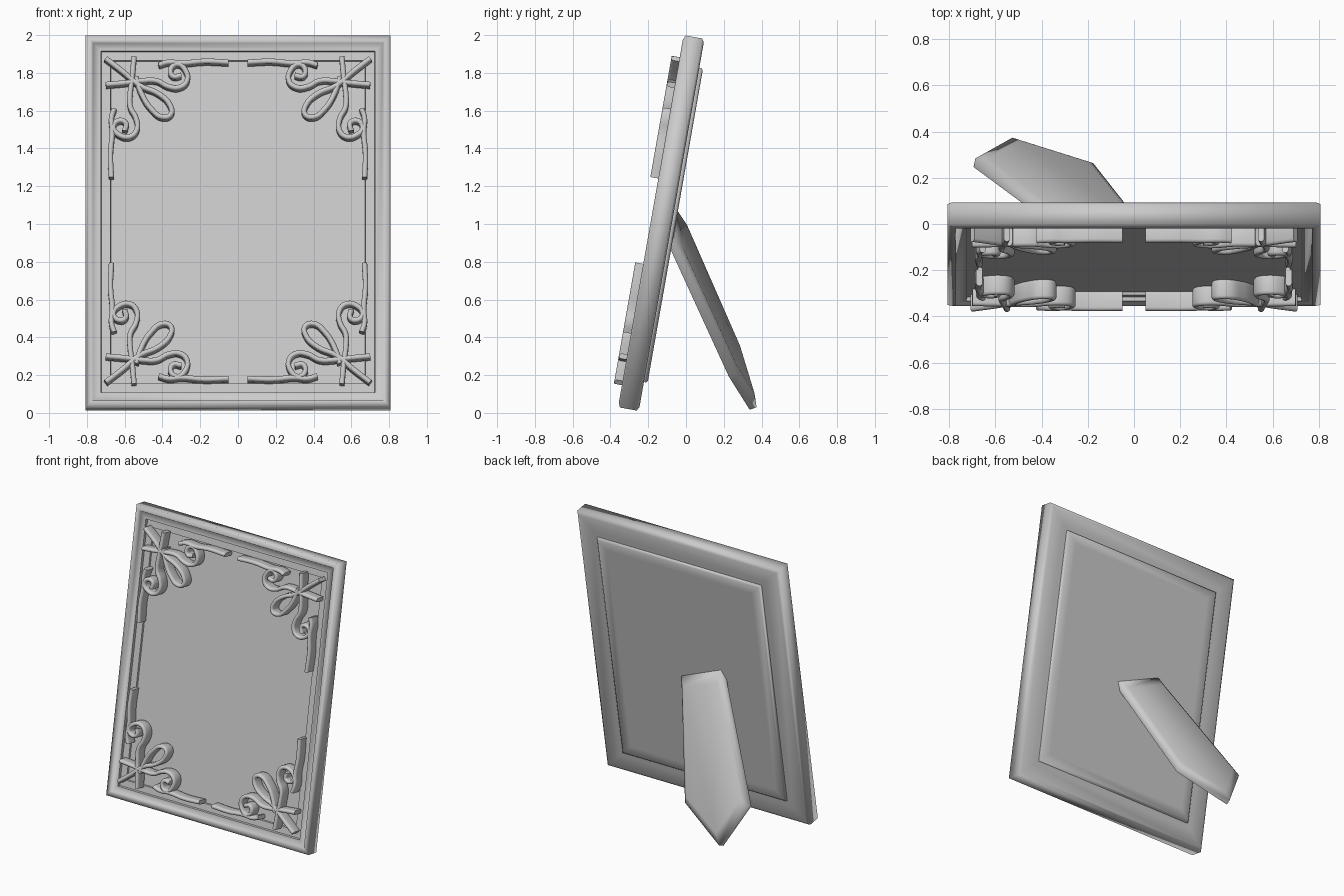
import bpy, bmesh
from math import radians
from mathutils import Vector, Matrix

cube = bpy.data.objects.get("Cube")
if cube:
    bpy.data.objects.remove(cube, do_unlink=True)

grey = bpy.data.materials.new("plain grey")
grey.use_nodes = True
GREY = (0.6, 0.6, 0.6, 1)
grey.diffuse_color = GREY
grey.node_tree.nodes["Principled BSDF"].inputs["Base Color"].default_value = GREY

# Leaning plane: local x is across, y is up the frame, z is out of its front
LEAN = Matrix.Translation((0, -0.36, 0.03)) @ Matrix.Rotation(radians(80), 4, "X")
HALF_W, HALF_H = 0.808, 1.0


def finish(name, bm, angle, matrix=Matrix()):
    bmesh.ops.recalc_face_normals(bm, faces=bm.faces)
    mesh = bpy.data.meshes.new(name)
    bm.to_mesh(mesh)
    bm.free()
    mesh.materials.append(grey)
    obj = bpy.data.objects.new(name, mesh)
    bpy.context.collection.objects.link(obj)
    obj.matrix_world = matrix
    bpy.ops.object.select_all(action="DESELECT")
    obj.select_set(True)
    bpy.context.view_layer.objects.active = obj
    bpy.ops.object.shade_smooth_by_angle(angle=radians(angle))
    return obj


def loft(bm, rings):
    """Bridge equal rings of points and cap both ends."""
    rings = [[bm.verts.new(p) for p in ring] for ring in rings]
    for a, b in zip(rings, rings[1:]):
        for i in range(len(a)):
            j = (i + 1) % len(a)
            bm.faces.new((a[i], a[j], b[j], b[i]))
    bm.faces.new(rings[0])
    bm.faces.new(rings[-1])


def rectangle(inset, depth):
    w, h = HALF_W - inset, HALF_H - inset
    return [(sx * w, HALF_H + sy * h, -depth)
            for sx, sy in ((-1, -1), (1, -1), (1, 1), (-1, 1))]


# Moulded frames: profiles of (inset from the edge, depth behind the front)
def moulding(name, profile):
    bm = bmesh.new()
    loft(bm, [rectangle(*p) for p in profile])
    finish(name, bm, 75, LEAN)


moulding("frame", [(0.135, 0.042), (0.132, 0.03), (0.085, 0.03), (0.082, 0.012),
                   (0.04, 0.012), (0.035, 0), (0.025, 0), (0, 0.01),
                   (0, 0.1), (0.02, 0.112), (0.12, 0.112)])
moulding("back_panel", [(0.155, 0.1), (0.155, 0.124), (0.165, 0.132), (0.23, 0.132)])

# Corner scrollwork, as paths measured from the corner in hundredths
SCROLL = [(0, 15), (11, 14), (19, 13), (27, 13), (33, 16), (39, 16.5), (43, 13),
          (42, 7), (38, 4), (34.5, 6.5), (35.5, 10.5), (40, 10)]
BAR = [(28, 4.5), (33, 3), (40, 3.5), (52, 2.5), (65, 3)]
LEAF = [(0, 1), (9, 8), (18, 15.5), (28, 20), (34, 26), (34.5, 31),
        (30, 32.5), (24, 28), (19, 20), (16, 11)]
STROKES = [LEAF] + [s for p in (SCROLL, BAR) for s in (p, [(b, a) for a, b in p])]


def scrollwork(name, sx, sy):
    curve = bpy.data.curves.new(name, "CURVE")
    curve.dimensions = "3D"
    curve.twist_mode = "Z_UP"
    curve.fill_mode = "FULL"
    curve.extrude = 0.029
    curve.bevel_depth = 0.014
    curve.bevel_resolution = 2
    curve.use_fill_caps = True
    for stroke in STROKES:
        spline = curve.splines.new("BEZIER")
        spline.resolution_u = 5
        spline.bezier_points.add(len(stroke) - 1)
        for point, (a, b) in zip(spline.bezier_points, stroke):
            point.co = (sx * (a / 100 - 0.7), HALF_H - sy * (b / 100 - 0.88), 0)
            point.handle_left_type = point.handle_right_type = "AUTO"
    curve.materials.append(grey)
    obj = bpy.data.objects.new(name, curve)
    bpy.context.collection.objects.link(obj)
    obj.matrix_world = LEAN


for side, sx in (("right", 1), ("left", -1)):
    for level, sy in (("top", 1), ("bottom", -1)):
        scrollwork(f"{level}_{side}_scrollwork", sx, sy)

# Easel leg: a pointed board swung out to one side, with a bevelled back
outline = [Vector(p) for p in ((-0.25, -0.055, 1.06), (0.08, -0.08, 0.92),
                               (-0.18, 0.25, 0.2), (-0.53, 0.36, 0.025),
                               (-0.69, 0.27, 0.32))]
out = (outline[3] - outline[1]).cross(outline[1] - outline[0]).normalized()
if out.y < 0:
    out.negate()
centre = sum(outline, Vector()) / len(outline)
bm = bmesh.new()
loft(bm, [[p - out * 0.025 for p in outline],
          [p + out * 0.015 for p in outline],
          [centre + (p - centre) * 0.86 + out * 0.035 for p in outline]])
finish("easel_leg", bm, 75)
